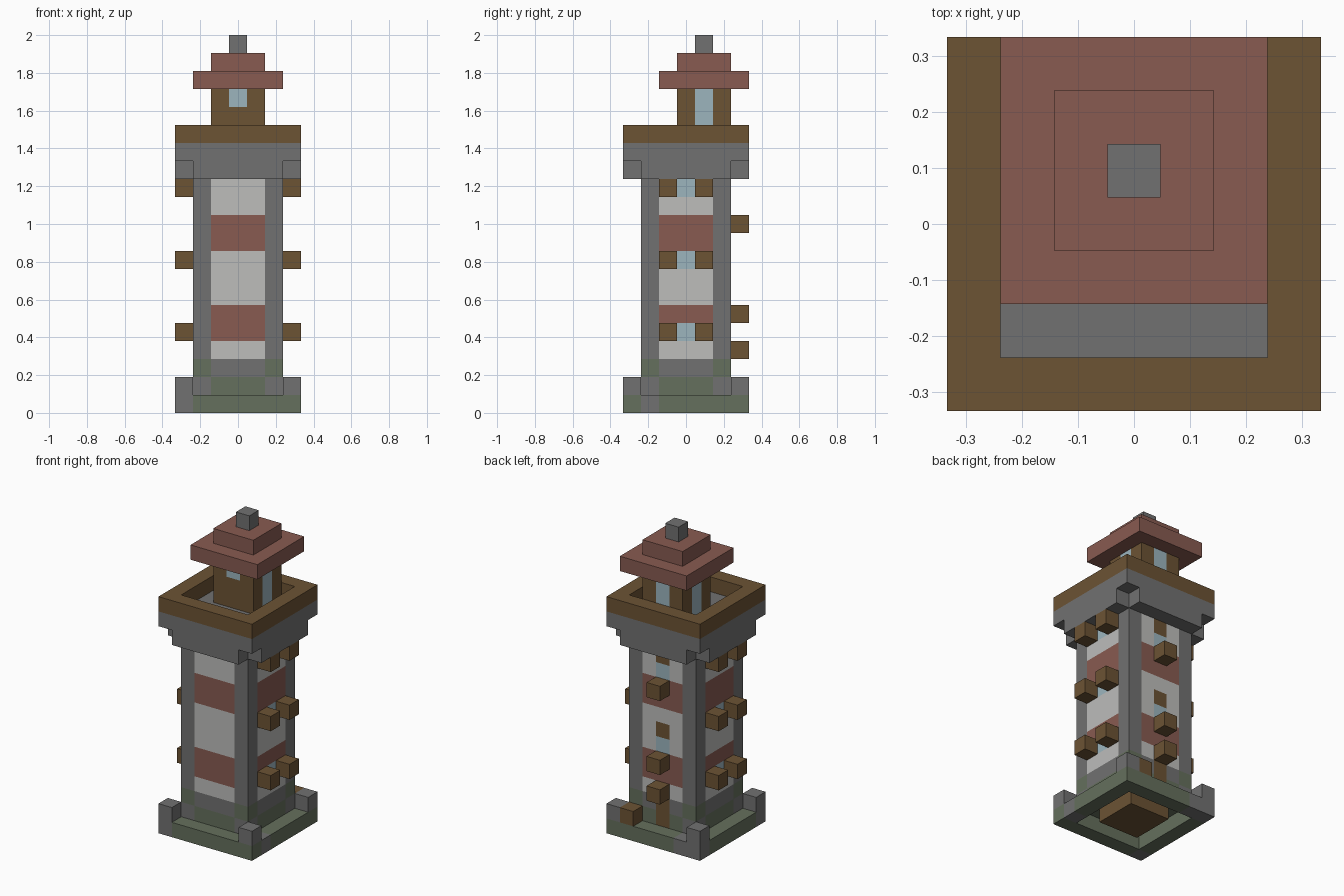
import bpy, bmesh
from mathutils import Vector

old = bpy.data.objects.get("Cube")
if old:
    bpy.data.objects.remove(old, do_unlink=True)

U = 2 / 21      # size of one block
HALF = 3.5      # half the footprint, in blocks


def make_material(name, hex_colour):
    channels = [int(hex_colour[i:i + 2], 16) / 255 for i in (0, 2, 4)]
    linear = [c / 12.92 if c <= 0.04045 else ((c + 0.055) / 1.055) ** 2.4 for c in channels]
    mat = bpy.data.materials.new(name)
    mat.use_nodes = True
    mat.diffuse_color = (*linear, 1)
    bsdf = mat.node_tree.nodes["Principled BSDF"]
    bsdf.inputs["Base Color"].default_value = (*linear, 1)
    bsdf.inputs["Roughness"].default_value = 0.9
    return mat


STONE = make_material("grey stone", "717171")
MOSS = make_material("mossy green", "65705D")
WOOD = make_material("brown wood", "6C5334")
RED = make_material("faded red", "885B51")
WHITE = make_material("white plaster", "BDBDBB")
GLASS = make_material("pale blue glass", "9CB5BE")

AXES = [Vector(a) for a in ((1, 0, 0), (0, 1, 0), (0, 0, 1))]


def blocks(name, lo, hi, rule):
    """Mesh the outer skin of a block region; rule gives a material or None."""
    if isinstance(rule, bpy.types.Material):
        plain = rule
        rule = lambda x, y, z: plain
    cells = {}
    for x in range(lo[0], hi[0]):
        for y in range(lo[1], hi[1]):
            for z in range(lo[2], hi[2]):
                mat = rule(x, y, z)
                if mat:
                    cells[x, y, z] = mat
    mesh = bpy.data.meshes.new(name)
    palette = list(dict.fromkeys(cells.values()))
    for mat in palette:
        mesh.materials.append(mat)
    bm = bmesh.new()
    for cell, mat in cells.items():
        centre = Vector(cell) + Vector((0.5, 0.5, 0.5))
        for i in range(3):
            for sign in (1, -1):
                n = AXES[i] * sign
                if tuple(int(c) for c in Vector(cell) + n) in cells:
                    continue
                a, b = AXES[(i + 1) % 3] / 2, AXES[(i + 2) % 3] * sign / 2
                mid = centre + n / 2
                corners = (mid - a - b, mid + a - b, mid + a + b, mid - a + b)
                verts = [bm.verts.new(((p.x - HALF) * U, (p.y - HALF) * U, p.z * U))
                         for p in corners]
                bm.faces.new(verts).material_index = palette.index(mat)
    bmesh.ops.remove_doubles(bm, verts=bm.verts, dist=U / 50)
    bm.to_mesh(mesh)
    bm.free()
    obj = bpy.data.objects.new(name, mesh)
    bpy.context.collection.objects.link(obj)
    return obj


def cube(name, x, y, z, mat):
    return blocks(name, (x, y, z), (x + 1, y + 1, z + 1), mat)


def on_edge(x, y):
    return x in (0, 6) or y in (0, 6)


# Foundation ring with a few bare stones, and the wooden floor inside it
def foundation_rule(x, y, z):
    if not on_edge(x, y):
        return None
    return STONE if (x, y) in ((0, 0), (6, 1), (0, 6), (1, 6)) else MOSS


blocks("foundation", (0, 0, 0), (7, 7, 1), foundation_rule)
blocks("ground_floor", (2, 2, 0), (5, 5, 1), WOOD)
for x in (0, 6):
    for y in (0, 6):
        cube("foundation_post", x, y, 1, STONE)


# Tower shaft: stone corners, striped walls, flush windows and back door
def shaft_rule(x, y, z):
    if x in (1, 5) and y in (1, 5):
        return MOSS if z == 2 else STONE
    if x in (1, 5) and y == 3 and z in (4, 8, 12):
        return GLASS
    if y == 5 and x == 3:
        if z in (1, 2, 7, 12):
            return WOOD
        if z in (6, 11):
            return GLASS
    if z < 3:
        return MOSS if z == 1 else STONE
    return RED if z in (4, 5, 9, 10) else WHITE


blocks("tower_shaft", (1, 1, 1), (6, 6, 13), shaft_rule)

# Shutters beside the side windows
for z in (4, 8, 12):
    for x in (0, 6):
        for y in (2, 4):
            cube("shutter", x, y, z, WOOD)

# Door canopy and window sills on the back, with a block by the door
for z in (3, 5, 10):
    cube("back_ledge", 3, 6, z, WOOD)
cube("door_side_block", 5, 6, 1, WOOD)


# Balcony: notched collar, slab and railing
def collar_rule(x, y, z):
    return None if x in (0, 6) and y in (0, 6) and z == 13 else STONE


blocks("balcony", (0, 0, 13), (7, 7, 15), collar_rule)
blocks("balcony_rail", (0, 0, 15), (7, 7, 16),
       lambda x, y, z: WOOD if on_edge(x, y) else None)


# Lantern room: a door with a small pane in front, tall glass elsewhere
def lantern_rule(x, y, z):
    if (x, y) == (3, 3):
        return GLASS if z == 17 else WOOD
    return GLASS if x == 3 or y == 4 else WOOD


blocks("lantern_room", (2, 3, 15), (5, 6, 18), lantern_rule)

# Stepped roof and finial
blocks("roof_lower", (1, 2, 18), (6, 7, 19), RED)
blocks("roof_upper", (2, 3, 19), (5, 6, 20), RED)
cube("roof_finial", 3, 4, 20, STONE)
